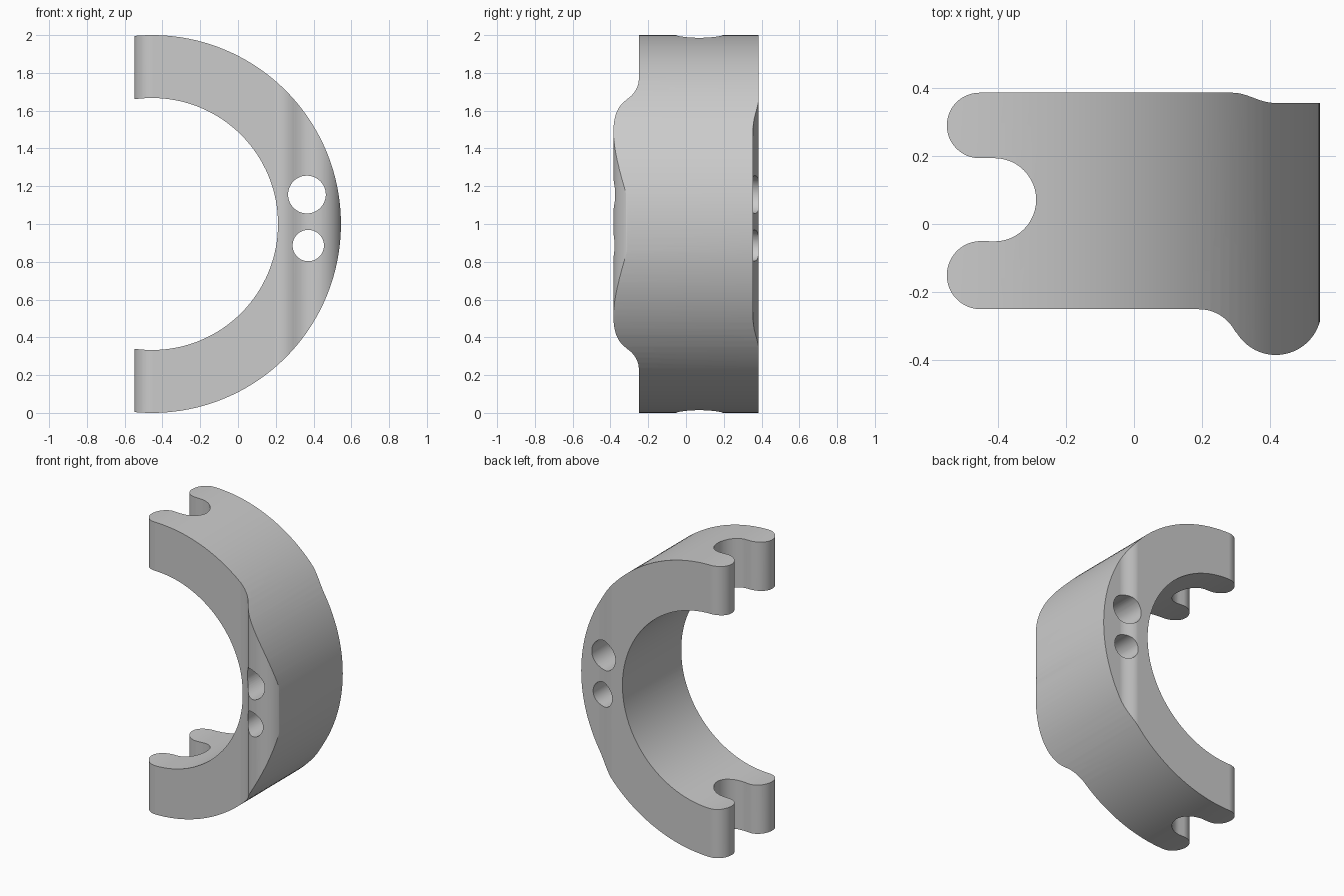
import bpy, bmesh
from math import sin, cos, pi, radians, degrees, atan2
from mathutils import Vector

if "Cube" in bpy.data.objects:
    bpy.data.objects.remove(bpy.data.objects["Cube"], do_unlink=True)

grey = bpy.data.materials.new("light grey")
grey.use_nodes = True
colour = (0.6, 0.6, 0.6, 1)
grey.diffuse_color = colour
grey.node_tree.nodes["Principled BSDF"].inputs["Base Color"].default_value = colour


def arc(cx, cy, r, start, end, steps=24):
    angles = [radians(start + (end - start) * i / steps) for i in range(steps + 1)]
    return [(cx + r * cos(a), cy + r * sin(a)) for a in angles]


def make_object(name, bm):
    bmesh.ops.recalc_face_normals(bm, faces=bm.faces)
    mesh = bpy.data.meshes.new(name)
    bm.to_mesh(mesh)
    bm.free()
    mesh.materials.append(grey)
    obj = bpy.data.objects.new(name, mesh)
    bpy.context.collection.objects.link(obj)
    return obj


def prism(name, points, offset):
    """Extrude a closed outline of 3D points along an offset."""
    bm = bmesh.new()
    face = bm.faces.new([bm.verts.new(p) for p in points])
    extruded = bmesh.ops.extrude_face_region(bm, geom=[face])["geom"]
    moved = [v for v in extruded if isinstance(v, bmesh.types.BMVert)]
    bmesh.ops.translate(bm, verts=moved, vec=offset)
    return make_object(name, bm)


def rod(name, x, z, r, steps):
    """Cylinder along y."""
    circle = arc(x, z, r, 0, 360, steps)[:-1]
    return prism(name, [(px, -0.7, pz) for px, pz in circle], Vector((0, 1.4, 0)))


# Plan outline: swollen front corner, stepped back, two round fingers with a slot
bulge = Vector((0.416, -0.25))
fillet = Vector((0.19, -0.37))
lean = degrees(atan2(bulge.y - fillet.y, bulge.x - fillet.x))
outline = arc(*fillet, 0.12, 90, lean)
outline += arc(*bulge, 0.134, 180 + lean, 360, 40)[1:]
outline.append((0.55, 0.355))
outline += [(0.413 - 0.125 * t / 16, 0.37 - 0.015 * cos(pi * t / 16)) for t in range(17)]
outline += arc(-0.453, 0.289, 0.096, 90, 270)
outline += arc(-0.409, 0.071, 0.122, 90, -90)
outline += arc(-0.449, -0.15, 0.1, 90, 270)
clamp = prism("half_ring_clamp", [(x, y, -0.2) for x, y in outline], Vector((0, 0, 2.4)))

# Ring body, bore and the two bolt holes
ring_x = -0.455
tools = [
    (rod("outer_cutter", ring_x, 1, 1.0, 160), 'INTERSECT'),
    (rod("bore_cutter", ring_x, 1, 0.667, 128), 'DIFFERENCE'),
    (rod("large_hole_cutter", 0.365, 1.156, 0.1, 48), 'DIFFERENCE'),
    (rod("small_hole_cutter", 0.372, 0.886, 0.083, 48), 'DIFFERENCE'),
]
for tool, operation in tools:
    tool.hide_render = True
    mod = clamp.modifiers.new(tool.name, 'BOOLEAN')
    mod.operation = operation
    mod.solver = 'EXACT'
    mod.object = tool

# Bake the cuts and drop the cutters
bpy.context.view_layer.update()
baked = bpy.data.meshes.new_from_object(clamp.evaluated_get(bpy.context.evaluated_depsgraph_get()))
clamp.modifiers.clear()
clamp.data = baked
for tool, operation in tools:
    bpy.data.objects.remove(tool, do_unlink=True)

# Smooth curves, crisp edges
bpy.ops.object.select_all(action='DESELECT')
clamp.select_set(True)
bpy.context.view_layer.objects.active = clamp
bpy.ops.object.shade_smooth_by_angle(angle=radians(30))
weighted = clamp.modifiers.new("weighted normals", 'WEIGHTED_NORMAL')
weighted.keep_sharp = True
